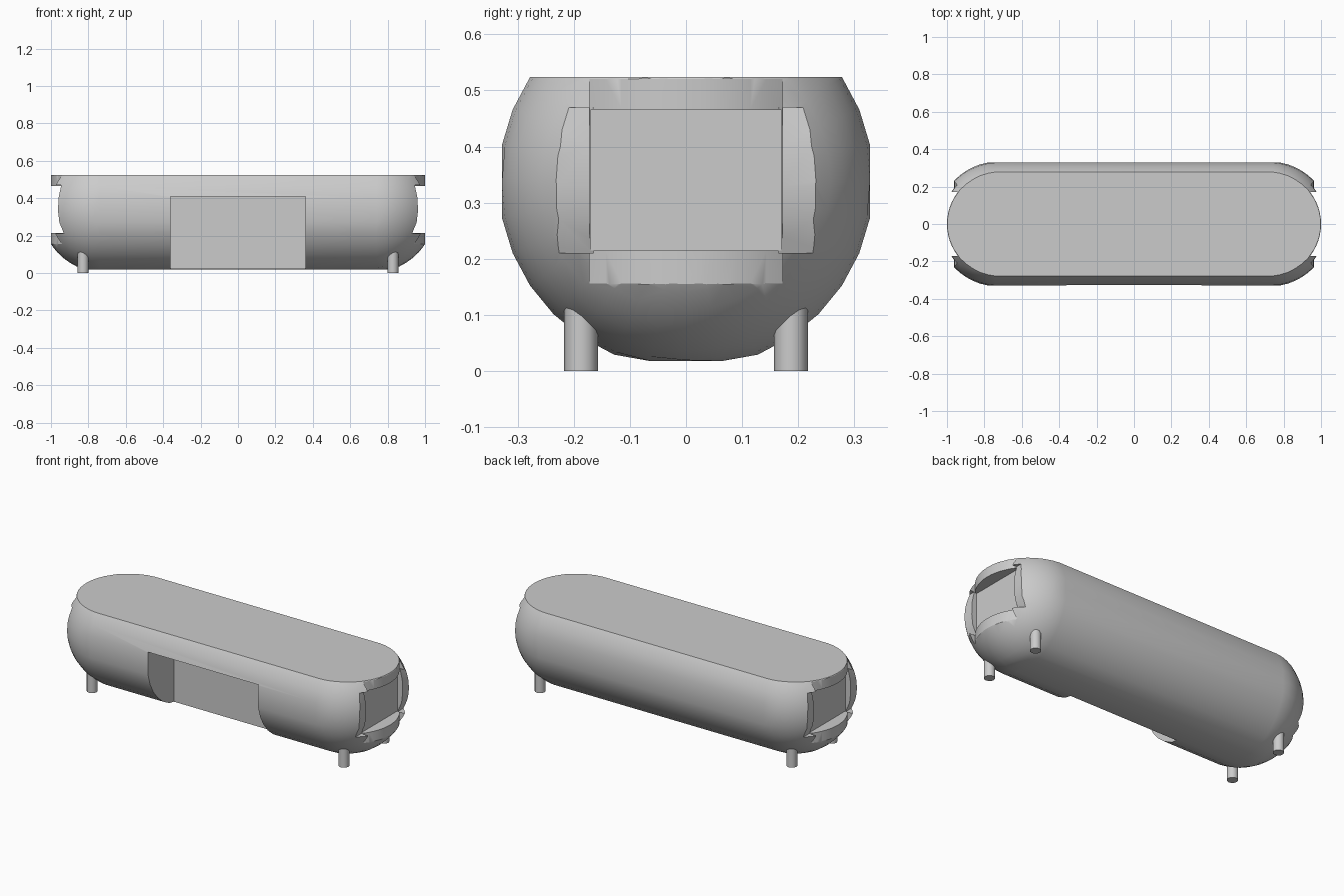
import bpy, bmesh, math
from mathutils import Matrix

if "Cube" in bpy.data.objects:
    bpy.data.objects.remove(bpy.data.objects["Cube"])

R, CZ, X0, TOP = 0.335, 0.338, 0.72, 0.524


def make_object(name, bm):
    bmesh.ops.recalc_face_normals(bm, faces=bm.faces)
    me = bpy.data.meshes.new(name)
    bm.to_mesh(me)
    bm.free()
    ob = bpy.data.objects.new(name, me)
    bpy.context.collection.objects.link(ob)
    return ob


def prism(name, points, vec):
    """Extrude a closed outline of 3D points along vec."""
    bm = bmesh.new()
    f = bm.faces.new([bm.verts.new(p) for p in points])
    ext = bmesh.ops.extrude_face_region(bm, geom=[f])
    bmesh.ops.translate(bm, vec=vec, verts=[v for v in ext["geom"] if isinstance(v, bmesh.types.BMVert)])
    return make_object(name, bm)


def box(name, x, y, z):
    pts = [(x[0], y[0], z[0]), (x[1], y[0], z[0]), (x[1], y[1], z[0]), (x[0], y[1], z[0])]
    return prism(name, pts, (0, 0, z[1] - z[0]))


def activate(ob):
    bpy.ops.object.select_all(action='DESELECT')
    ob.select_set(True)
    bpy.context.view_layer.objects.active = ob


def cut(ob, cutter):
    cutter.hide_render = True
    activate(ob)
    m = ob.modifiers.new("cut", 'BOOLEAN')
    m.operation, m.solver, m.object = 'DIFFERENCE', 'EXACT', cutter
    bpy.ops.object.modifier_apply(modifier=m.name)
    bpy.data.objects.remove(cutter, do_unlink=True)


# Main body: stretched capsule with a flat top and slightly flattened sides
bm = bmesh.new()
bmesh.ops.create_uvsphere(bm, u_segments=32, v_segments=25, radius=R)
bmesh.ops.rotate(bm, verts=bm.verts, matrix=Matrix.Rotation(math.pi / 2, 3, 'Y'))
for v in bm.verts:
    v.co.x += math.copysign(X0, v.co.x)
    v.co.y = max(-0.328, min(0.328, v.co.y))
    v.co.z = max(0.018, v.co.z + CZ)
cutres = bmesh.ops.bisect_plane(bm, geom=bm.verts[:] + bm.edges[:] + bm.faces[:],
                                plane_co=(0, 0, TOP), plane_no=(0, 0, 1), clear_outer=True)
bmesh.ops.holes_fill(bm, edges=[e for e in bm.edges if e.is_boundary], sides=0)
body = make_object("body", bm)

# Both ends: bowed trim, side trims and the flat rectangular pocket
for s in (-1, 1):
    arc = []
    for i in range(13):
        y = -0.172 + 0.344 * i / 12
        arc.append((s * (X0 + math.sqrt(0.28 ** 2 - y * y)), y, 0.1))
    arc += [(s * 1.2, 0.172, 0.1), (s * 1.2, -0.172, 0.1)]
    cut(body, prism("end_trim", arc, (0, 0, 0.5)))
    side = [(0.945, 0.47), (0.96, 0.40), (0.962, 0.33), (0.955, 0.27), (0.93, 0.21), (1.2, 0.21), (1.2, 0.47)]
    for y0 in (-0.26, 0.165):
        cut(body, prism("side_trim", [(s * x, y0, z) for x, z in side], (0, 0.095, 0)))
    cut(body, box("pocket", sorted((s * 0.93, s * 1.3)), (-0.17, 0.17), (0.215, 0.465)))

# Front recess, open underneath
cut(body, box("front_recess", (-0.362, 0.362), (-0.6, -0.085), (-0.2, 0.408)))
activate(body)
bpy.ops.object.shade_smooth_by_angle(angle=math.radians(30))

# Four short feet
for sx, ex in ((-1, "left"), (1, "right")):
    for sy, ey in ((-1, "front"), (1, "back")):
        bm = bmesh.new()
        bmesh.ops.create_cone(bm, cap_ends=True, segments=12, radius1=0.03, radius2=0.03, depth=0.13,
                              matrix=Matrix.Translation((sx * 0.828, sy * 0.187, 0.065)))
        foot = make_object(f"{ey}_{ex}_foot", bm)
        activate(foot)
        bpy.ops.object.shade_smooth_by_angle(angle=math.radians(35))
